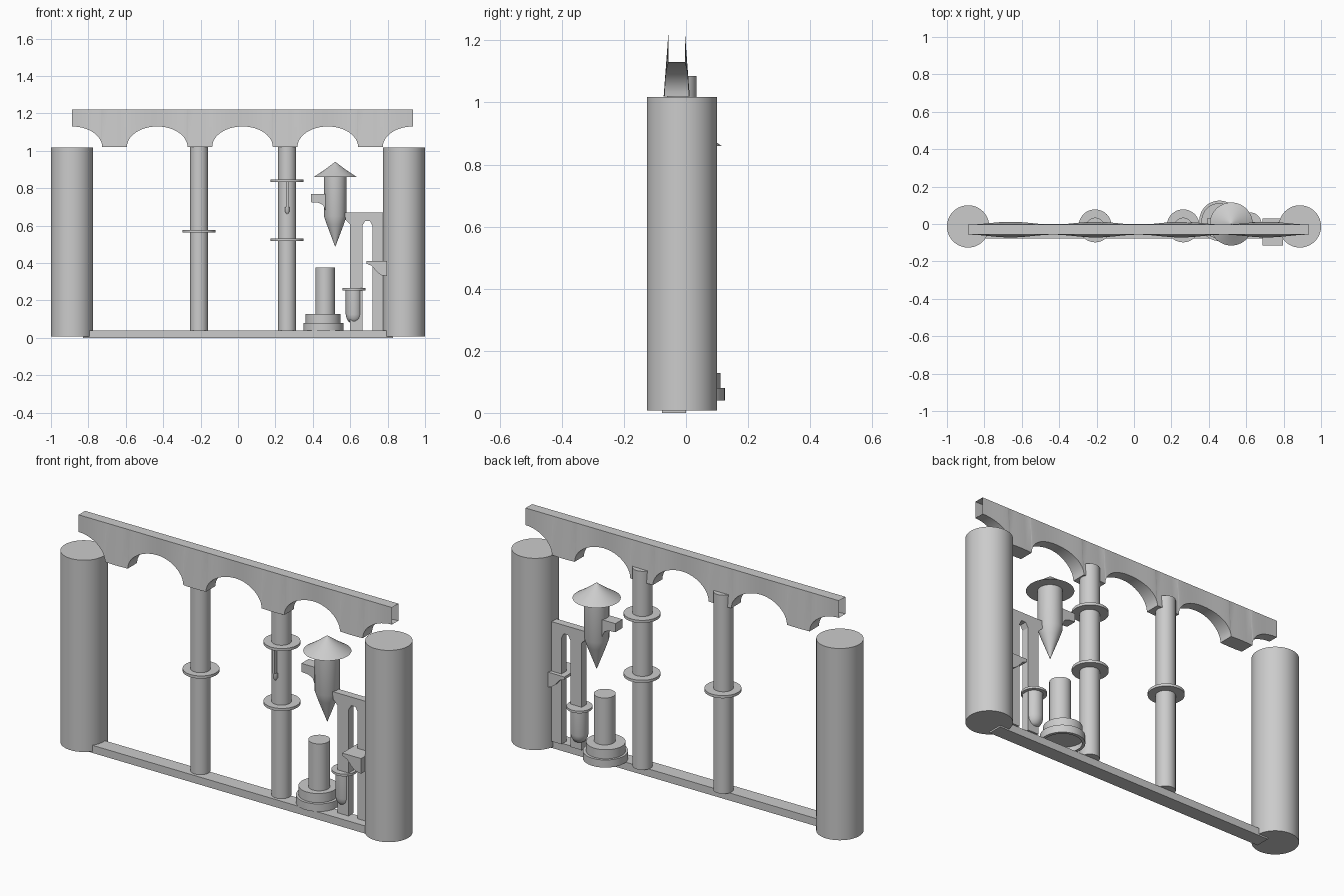
import bpy, bmesh
from math import sin, cos, pi, sqrt

if "Cube" in bpy.data.objects:
    bpy.data.objects.remove(bpy.data.objects["Cube"])


def make(name, verts, faces, smooth=0.6):
    me = bpy.data.meshes.new(name)
    me.from_pydata(verts, [], faces)
    bm = bmesh.new()
    bm.from_mesh(me)
    bmesh.ops.recalc_face_normals(bm, faces=bm.faces)
    bm.to_mesh(me)
    bm.free()
    ob = bpy.data.objects.new(name, me)
    bpy.context.collection.objects.link(ob)
    bpy.ops.object.select_all(action='DESELECT')
    bpy.context.view_layer.objects.active = ob
    ob.select_set(True)
    bpy.ops.object.shade_smooth_by_angle(angle=smooth)
    return ob


def lathe(name, x, y, profile, n=48, cap_bottom=True):
    """Turn an (r, z) profile listed bottom to top about a vertical axis."""
    verts = [(x + r * cos(2 * pi * i / n), y + r * sin(2 * pi * i / n), z)
             for r, z in profile for i in range(n)]
    faces = [(k * n + i, k * n + (i + 1) % n, (k + 1) * n + (i + 1) % n, (k + 1) * n + i)
             for k in range(len(profile) - 1) for i in range(n)]
    if cap_bottom:
        faces.append(tuple(range(n)))
    faces.append(tuple(range((len(profile) - 1) * n, len(profile) * n)))
    return make(name, verts, faces)


def slab(name, outline, y0, y1):
    """Extrude an (x, z) outline from y0 to y1."""
    n = len(outline)
    verts = [(x, y, z) for y in (y0, y1) for x, z in outline]
    faces = [tuple(range(n)), tuple(range(n, 2 * n))]
    faces += [(i, (i + 1) % n, n + (i + 1) % n, n + i) for i in range(n)]
    return make(name, verts, faces, 0.5)


def box(name, x0, x1, y0, y1, z0, z1):
    return slab(name, [(x0, z0), (x1, z0), (x1, z1), (x0, z1)], y0, y1)


# End pillars
for side, sx in (("left", -1), ("right", 1)):
    lathe(side + "_pillar", sx * 0.887, -0.013, [(0.113, 0.008), (0.113, 1.017)], 64)

# Base rail
box("base_rail", -0.83, 0.83, -0.077, 0.0, 0.0, 0.04)

# Arched viaduct: top deck, flared side walls and soffit, open at the ends
START, STEP, HALF, YC = -0.888, 0.456, 0.162, -0.03
xs = []
for i in range(5):
    for k in range(-12, 13):
        x = START + STEP * i + HALF * sin(k * pi / 24)
        if START - 1e-6 <= x <= START + 4 * STEP + 1e-6:
            xs.append(x)
    if i < 4:
        xs += [START + STEP * (i + 0.5) + d for d in (-0.03, 0, 0.03)]
verts = []
for x in xs:
    d = abs((x - START + STEP / 2) % STEP - STEP / 2)
    t = min(d / HALF, 1)
    z = 1.02 + 0.11 * sqrt(max(0, 1 - t * t))
    p = STEP / 2 - d
    w = 0.027 + 0.015 * (0.5 + 0.5 * cos(pi * p / (STEP / 2)))
    verts += [(x, YC - 0.027, 1.22), (x, YC + 0.027, 1.22), (x, YC + w, z), (x, YC - w, z)]
faces = [(4 * i + k, 4 * i + (k + 1) % 4, 4 * i + 4 + (k + 1) % 4, 4 * i + 4 + k)
         for i in range(len(xs) - 1) for k in range(4)]
make("arched_viaduct", verts, faces, 0.5)

# Slim columns with ring collars
for name, x, rings in (("left", -0.208, [0.57]), ("right", 0.263, [0.525, 0.84])):
    lathe(name + "_column", x, -0.014, [(0.048, 0.04), (0.048, 1.085)])
    for k, z in enumerate(rings):
        lathe(f"{name}_column_collar_{k}", x, -0.01, [(0.088, z - 0.007), (0.088, z + 0.007)])

# Thin fin hanging under the upper collar
box("hanging_fin", 0.257, 0.269, -0.08, -0.05, 0.70, 0.84)
lathe("hanging_fin_tip", 0.263, -0.065, [(0.004, 0.662), (0.012, 0.675), (0.012, 0.70)], 16)

# Hanging turret with conical roof and side box
lathe("turret_body", 0.52, 0.0, [(0.001, 0.488), (0.045, 0.605), (0.06, 0.65), (0.06, 0.865)])
lathe("turret_roof", 0.52, 0.0, [(0.115, 0.86), (0.06, 0.896), (0.001, 0.94)])
slab("turret_side_box", [(0.39, 0.77), (0.39, 0.725), (0.43, 0.722), (0.455, 0.71),
                         (0.468, 0.68), (0.50, 0.68), (0.50, 0.77)], -0.03, 0.03)

# Stepped round tower
lathe("tower_lower_step", 0.457, 0.017, [(0.092, 0.04), (0.108, 0.04), (0.108, 0.08), (0.05, 0.08)],
      cap_bottom=False)
lathe("tower_upper_step", 0.455, 0.017, [(0.094, 0.08), (0.094, 0.128)])
lathe("tower_shaft", 0.466, 0.01, [(0.052, 0.08), (0.052, 0.375)])

# Small bartizan with a rounded foot and collar
lathe("small_turret", 0.62, 0.0, [(0.012, 0.077), (0.028, 0.085), (0.04, 0.105),
                                  (0.044, 0.125), (0.044, 0.26)])
lathe("small_turret_collar", 0.62, 0.0, [(0.062, 0.254), (0.062, 0.266)])

# Two-legged gantry wall
slab("gantry_wall", [(0.57, 0.67), (0.575, 0.63), (0.60, 0.605), (0.60, 0.04), (0.665, 0.04),
                     (0.665, 0.60), (0.68, 0.625), (0.705, 0.625), (0.718, 0.60),
                     (0.718, 0.04), (0.79, 0.04), (0.79, 0.67)], -0.03, 0.01)

# Curved bracket on the right pillar
slab("pillar_bracket", [(0.687, 0.41), (0.687, 0.396), (0.715, 0.385), (0.74, 0.355),
                        (0.765, 0.335), (0.797, 0.33), (0.797, 0.41)], -0.115, 0.03)
